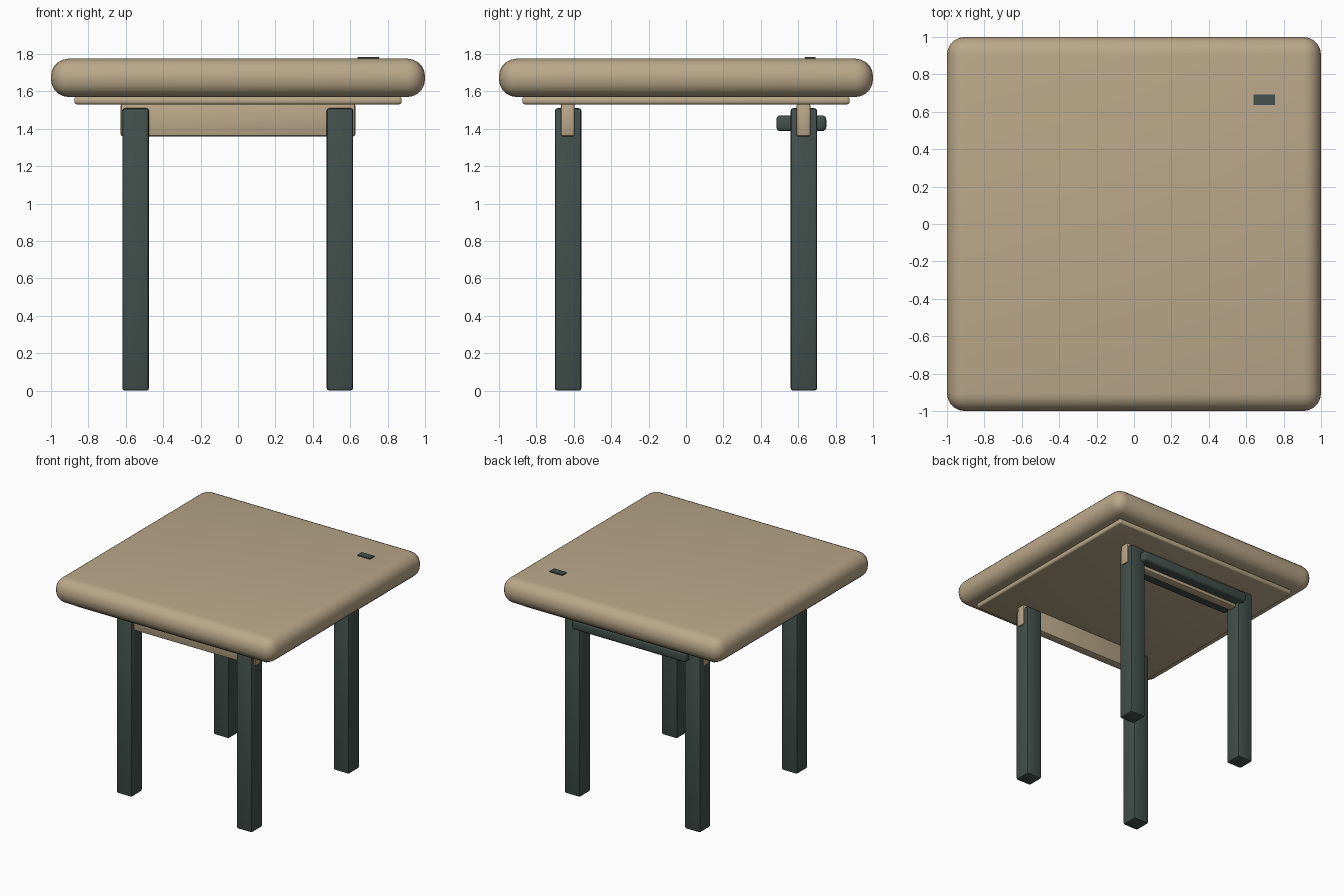
import bpy, math

if "Cube" in bpy.data.objects:
    bpy.data.objects.remove(bpy.data.objects["Cube"])


def material(name, colour):
    m = bpy.data.materials.new(name)
    m.diffuse_color = (*colour, 1.0)
    m.use_nodes = True
    m.node_tree.nodes["Principled BSDF"].inputs["Base Color"].default_value = m.diffuse_color
    return m


tan = material("tan wood", (0.49, 0.39, 0.25))
dark = material("dark green grey", (0.056, 0.080, 0.072))


def rounded_box(name, lo, hi, mat, radius=0.0, segments=2):
    """Box between two corners with rounded edges."""
    bpy.ops.mesh.primitive_cube_add(size=1, location=[(a + b) / 2 for a, b in zip(lo, hi)])
    ob = bpy.context.object
    ob.name = name
    ob.scale = [b - a for a, b in zip(lo, hi)]
    bpy.ops.object.transform_apply(location=False, rotation=False, scale=True)
    if radius:
        bev = ob.modifiers.new("rounding", 'BEVEL')
        bev.width = radius
        bev.segments = segments
        bev.limit_method = 'NONE'
        bpy.ops.object.modifier_apply(modifier=bev.name)
        bpy.ops.object.shade_smooth_by_angle(angle=math.radians(35))
    ob.data.materials.append(mat)
    return ob


# Thick rounded top and the thin panel below it
rounded_box("table_top", (-1, -1, 1.57), (1, 1, 1.775), tan, 0.095, 5)
rounded_box("under_panel", (-0.875, -0.875, 1.53), (0.875, 0.875, 1.572), tan, 0.015, 3)

# Front and back aprons, passing through the legs
for side, y in (("front", -0.632), ("back", 0.628)):
    rounded_box(side + "_apron", (-0.627, y - 0.037, 1.36), (0.627, y + 0.037, 1.535), tan, 0.01)

# Four square legs
for side, y in (("front", -0.63), ("back", 0.63)):
    for hand, x in (("left", -0.547), ("right", 0.545)):
        rounded_box(f"{side}_{hand}_leg", (x - 0.071, y - 0.071, 0), (x + 0.071, y + 0.071, 1.51),
                    dark, 0.014)

# Wide rail between the back legs
rounded_box("back_rail", (-0.52, 0.483, 1.387), (0.52, 0.75, 1.472), dark, 0.022, 3)

# Small plate set on the top
rounded_box("top_plate", (0.64, 0.635, 1.774), (0.755, 0.692, 1.783), dark)
